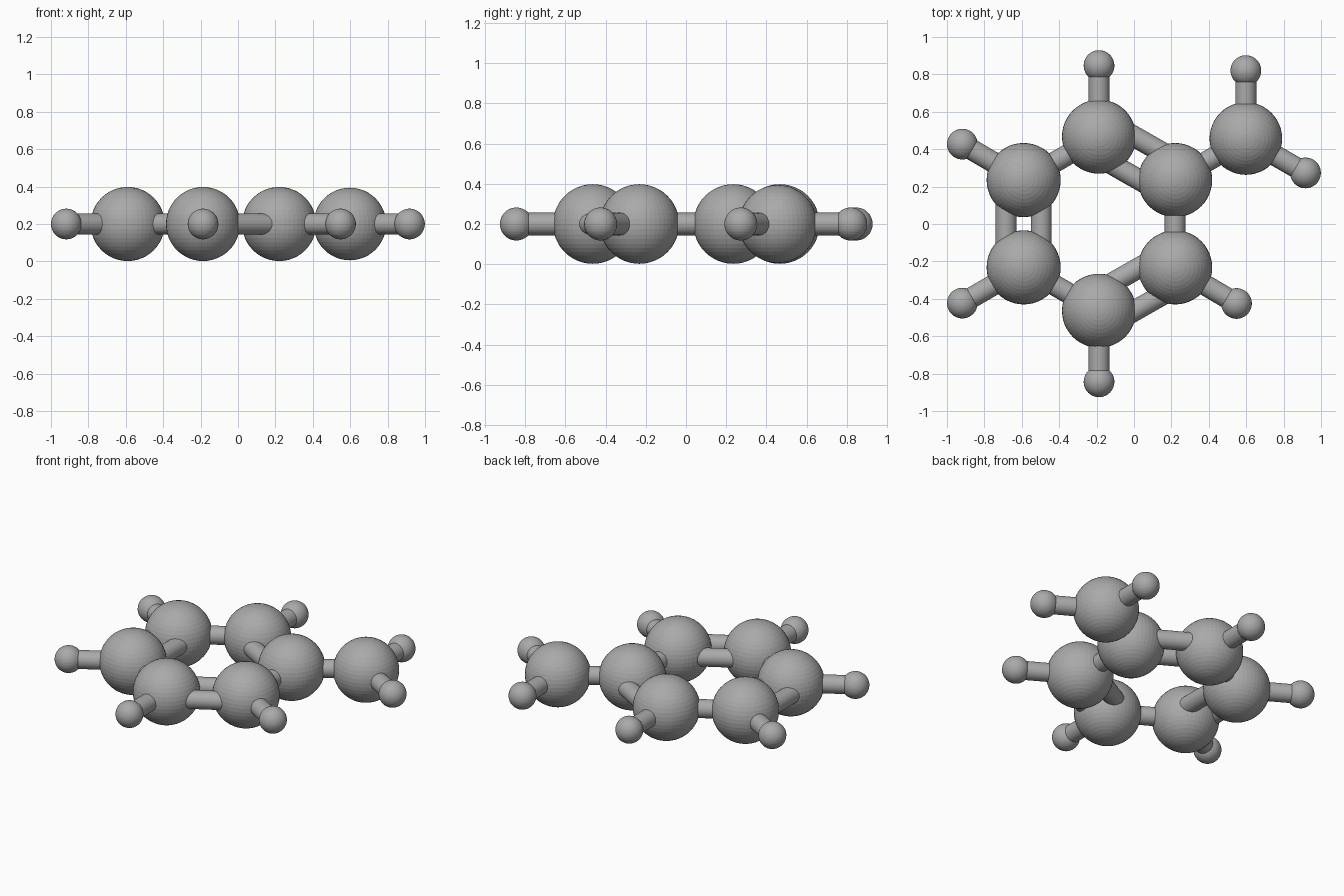
import bpy
from mathutils import Vector

cube = bpy.data.objects.get("Cube")
if cube:
    bpy.data.objects.remove(cube, do_unlink=True)

grey = bpy.data.materials.new("neutral grey")
grey.use_nodes = True
colour = (0.4, 0.4, 0.4, 1)
grey.diffuse_color = colour
grey.node_tree.nodes["Principled BSDF"].inputs["Base Color"].default_value = colour

MID = 0.2        # height of the flat molecule's plane
ROD = 0.056      # bond radius
GAP = 0.094      # half spacing of a double bond


def ball(name, spot, radius):
    bpy.ops.mesh.primitive_uv_sphere_add(segments=48, ring_count=24, radius=radius,
                                         location=(*spot, MID))
    obj = bpy.context.object
    obj.name = name
    obj.data.materials.append(grey)


def rod(name, a, b, shift=0):
    a, b = Vector((*a, MID)), Vector((*b, MID))
    along = b - a
    side = along.cross(Vector((0, 0, 1))).normalized() * shift
    bpy.ops.mesh.primitive_cylinder_add(vertices=32, radius=ROD, depth=along.length,
                                        location=(a + b) / 2 + side)
    obj = bpy.context.object
    obj.name = name
    obj.rotation_euler = along.to_track_quat("Z", "Y").to_euler()
    obj.data.materials.append(grey)
    bpy.ops.object.shade_smooth_by_angle()


# Six-sided ring of large balls, in order round the ring
ring = [(-0.187, 0.467), (0.22, 0.235), (0.22, -0.232),
        (-0.187, -0.464), (-0.59, -0.232), (-0.59, 0.235)]
for i, spot in enumerate(ring):
    ball(f"ring_ball_{i + 1}", spot, 0.198)
    nxt = ring[(i + 1) % 6]
    # Every second bond is a pair of parallel rods
    if i % 2 == 0:
        rod(f"double_bond_{i + 1}_outer", spot, nxt, GAP)
        rod(f"double_bond_{i + 1}_inner", spot, nxt, -GAP)
    else:
        rod(f"single_bond_{i + 1}", spot, nxt)

# Branch off the ring
branch = (0.598, 0.457)
ball("branch_ball", branch, 0.194)
rod("branch_bond", ring[1], branch)

# Small end balls on single rods
ends = [(ring[0], (-0.187, 0.847)), (ring[2], (0.548, -0.425)),
        (ring[3], (-0.187, -0.844)), (ring[4], (-0.918, -0.423)),
        (ring[5], (-0.918, 0.427)), (branch, (0.598, 0.82)), (branch, (0.917, 0.273))]
for i, (root, tip) in enumerate(ends):
    rod(f"end_bond_{i + 1}", root, tip)
    ball(f"end_ball_{i + 1}", tip, 0.082)
